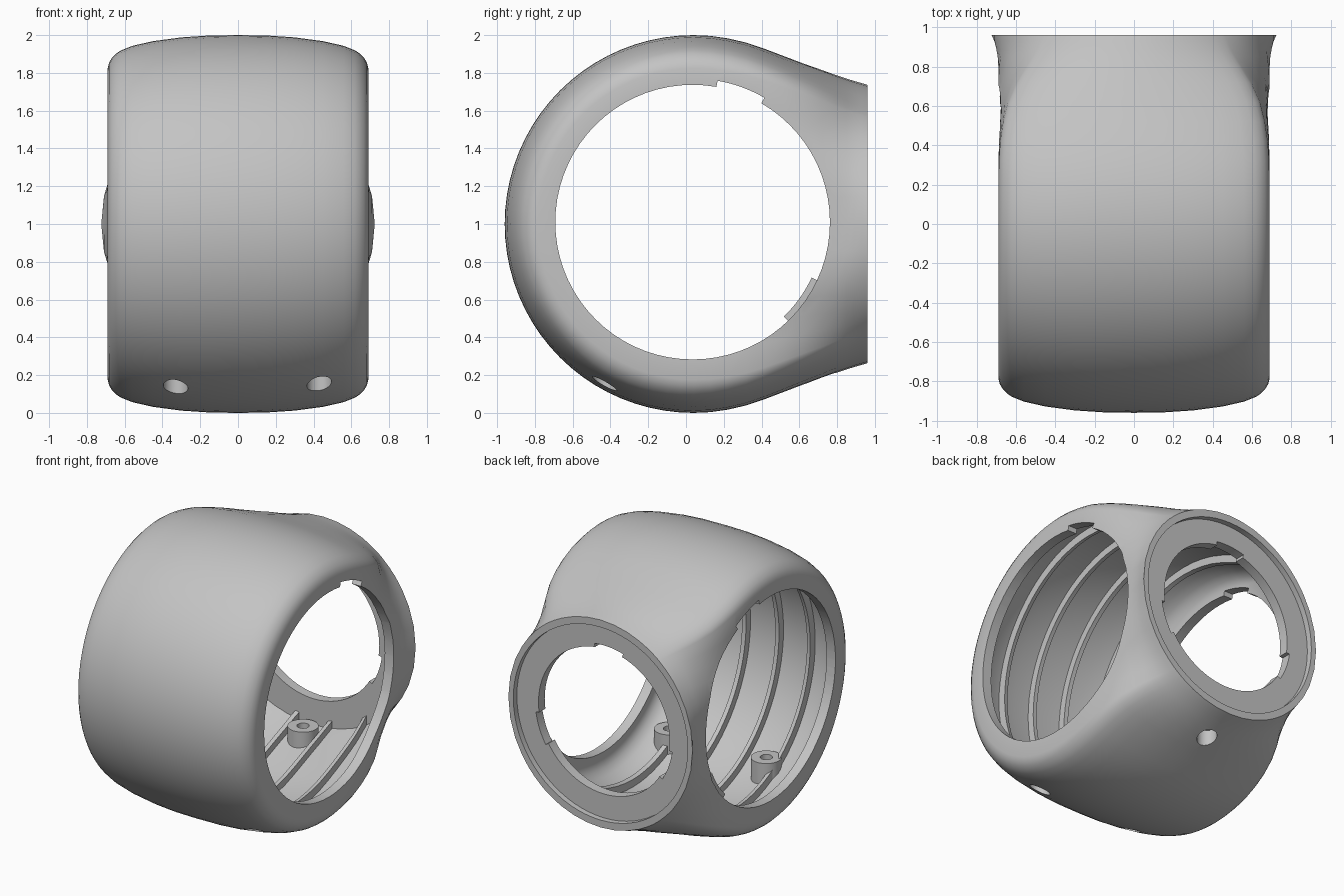
import bpy, bmesh, math
from mathutils import Matrix

if "Cube" in bpy.data.objects:
    bpy.data.objects.remove(bpy.data.objects["Cube"], do_unlink=True)

grey = bpy.data.materials.new("plain_grey")
grey.use_nodes = True
grey.diffuse_color = (0.55, 0.55, 0.55, 1)
grey.node_tree.nodes["Principled BSDF"].inputs["Base Color"].default_value = (0.55, 0.55, 0.55, 1)

CY, CZ = 0.04, 1.0      # drum axis
HALF_W = 0.69           # drum half width
WALL = 0.07

# Drum half profile: distance from the middle, radius
PROFILE = [(0, 1), (.15, .998), (.3, .988), (.45, .968), (.56, .943), (.62, .919),
           (.645, .902), (.667, .88), (.682, .855), (.69, .825), (.69, .68), (.69, .55),
           (.69, .42), (.69, .28), (.69, .14), (.69, 0)]
# Neck stations: y, half height, half width, flat side limit, roundness
NECK = [(CY, 1, .69, .69, 0), (.13, .996, .692, .69, .01), (.22, .983, .696, .69, .03),
        (.32, .96, .702, .69, .06), (.42, .926, .708, .69, .11), (.52, .888, .714, .69, .19),
        (.62, .85, .72, .69, .31), (.72, .815, .72, .69, .48), (.8, .786, .72, .69, .67),
        (.85, .77, .72, .693, .79), (.89, .757, .72, .7, .88), (.93, .746, .722, .71, .95),
        (.96, .737, .724, .724, 1)]


def make(name, bm):
    bmesh.ops.recalc_face_normals(bm, faces=bm.faces)
    mesh = bpy.data.meshes.new(name)
    bm.to_mesh(mesh)
    bm.free()
    ob = bpy.data.objects.new(name, mesh)
    mesh.materials.append(grey)
    bpy.context.collection.objects.link(ob)
    return ob


def boolean(target, tool, mode="DIFFERENCE"):
    tool.hide_render = True
    mod = target.modifiers.new("cut", "BOOLEAN")
    mod.operation, mod.solver, mod.object = mode, "EXACT", tool
    bpy.context.view_layer.objects.active = target
    bpy.ops.object.modifier_apply(modifier=mod.name)
    bpy.data.objects.remove(tool, do_unlink=True)


def solid(name, inset, y_end):
    """Rounded drum with a neck growing out of its back, shrunk by inset."""
    upper = [(x, z) for x, z in reversed(PROFILE)] + [(-x, z) for x, z in PROFILE[1:]]
    loop = upper + [(x, -z) for x, z in reversed(upper[1:-1])]
    kx, kz = (HALF_W - inset) / HALF_W, 1 - inset
    bm = bmesh.new()

    def skin(rows, closed):
        for a, b in zip(rows, rows[1:]):
            n = len(a)
            for i in range(n if closed else n - 1):
                j = (i + 1) % n
                bm.faces.new((a[i], a[j], b[j], b[i]))

    # front half of the drum, turned about the x axis
    steps = 40
    rows = []
    for k in range(steps + 1):
        t = math.pi * k / steps
        rows.append([bm.verts.new((x * kx, CY - z * kz * math.sin(t), CZ + z * kz * math.cos(t)))
                     for x, z in upper])
    skin(rows, False)

    # back half, blending from the drum section to a circle, with flattened sides
    rows = []
    for y, h, w, limit, s in NECK:
        if y > y_end + 1e-4:
            break
        row = []
        for x, z in loop:
            a = math.atan2(z, x)
            px = ((1 - s) * x / HALF_W + s * math.cos(a)) * (w - inset)
            pz = ((1 - s) * z + s * math.sin(a)) * (h - inset)
            px = max(inset - limit, min(limit - inset, px))
            row.append(bm.verts.new((px, y, CZ + pz)))
        rows.append(row)
    skin(rows, True)
    bm.faces.new(rows[-1])
    bmesh.ops.remove_doubles(bm, verts=bm.verts, dist=1e-4)
    return make(name, bm)


def sector(name, axis, centre, r0, r1, a0, a1, lo, hi):
    """Ring sector (or full disc when r0 is 0) swept along an axis; angles in degrees."""
    full = r0 == 0
    n = 72 if full else 10
    angles = [math.radians(a0 + (a1 - a0) * i / n) for i in range(n if full else n + 1)]
    pts = [(r1 * math.cos(a), r1 * math.sin(a)) for a in angles]
    if not full:
        pts += [(r0 * math.cos(a), r0 * math.sin(a)) for a in reversed(angles)]
    u, v = centre
    place = {"x": lambda p, d: (d, u + p[0], v + p[1]),
             "y": lambda p, d: (u + p[0], d, v + p[1]),
             "z": lambda p, d: (u + p[0], v + p[1], d)}[axis]
    bm = bmesh.new()
    low, high = ([bm.verts.new(place(p, d)) for p in pts] for d in (lo, hi))
    bm.faces.new(low)
    bm.faces.new(high)
    for i in range(len(pts)):
        j = (i + 1) % len(pts)
        bm.faces.new((low[i], low[j], high[j], high[i]))
    return make(name, bm)


def disc(name, axis, centre, r, lo, hi):
    return sector(name, axis, centre, 0, r, 0, 360, lo, hi)


SIDE = (0.035, 1.01)    # side opening centre
BACK = (0, 1)           # neck opening centre
BOSSES = [("front_left_boss", .43, -.43, .32),
          ("front_right_boss", -.33, -.43, .32),
          ("back_boss", 0, .73, .34)]

# Hollow housing
shell = solid("housing_shell", 0, .96)
boolean(shell, solid("cavity", WALL, .85))

# Side openings, neck recess and neck hole
boolean(shell, disc("side_cut", "x", SIDE, .727, -1, 1))
boolean(shell, disc("recess_cut", "y", BACK, .685, .92, 1.1))
boolean(shell, disc("neck_cut", "y", BACK, .515, .7, 1.1))

# Locking notches
boolean(shell, sector("side_notch", "x", SIDE, .65, .76, 60, 80, -1, 1))
for a in (94, 200, -20):
    boolean(shell, sector("neck_notch", "y", BACK, .45, .54, a - 12, a + 12, .7, 1.1))

# Screw holes through the floor
for name, x, y, top in BOSSES:
    boolean(shell, disc("screw_cut", "z", (x, y), .065, -.1, top))

parts = [shell]

# Screw bosses, trimmed to sit inside the wall
for name, x, y, top in BOSSES:
    boss = disc(name, "z", (x, y), .1, 0, top)
    boolean(boss, solid("trim", .03, .89), "INTERSECT")
    boolean(boss, disc("bore", "z", (x, y), .04, -.1, 1))
    boolean(boss, disc("counterbore", "z", (x, y), .065, -.1, top - .06))
    parts.append(boss)

# Hoop ribs following the inner wall
bm = bmesh.new()
for x in (-.4, -.13, .13, .4):
    bmesh.ops.create_cube(bm, size=1, matrix=Matrix.Translation((x, -.07, 1))
                          @ Matrix.Diagonal((.03, 1.86, 2.4, 1)))
ribs = make("hoop_ribs", bm)
boolean(ribs, solid("rib_outer", .04, .89), "INTERSECT")
boolean(ribs, solid("rib_inner", WALL + .05, .89))
for name, x, y, top in BOSSES:
    boolean(ribs, disc("rib_clear", "z", (x, y), .08, -.1, top + .2))
parts.append(ribs)

# Small lug inside the right opening
parts.append(sector("locking_lug", "x", SIDE, .695, .745, -46, -25, -.67, -.62))

bpy.ops.object.select_all(action="DESELECT")
for ob in parts:
    ob.select_set(True)
bpy.context.view_layer.objects.active = shell
bpy.ops.object.shade_smooth_by_angle(angle=math.radians(32))
